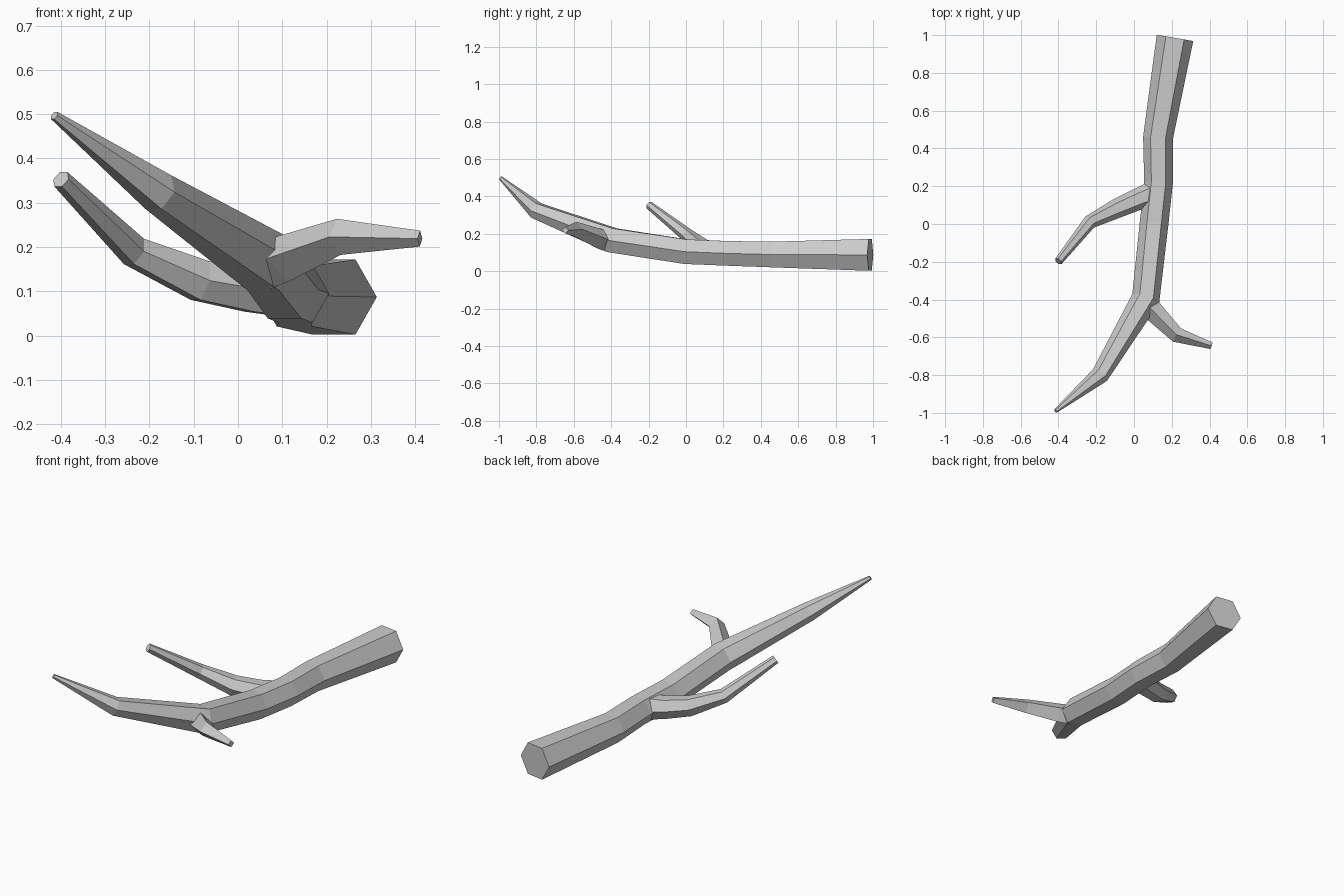
import bpy, bmesh, math
from mathutils import Vector

if "Cube" in bpy.data.objects:
    bpy.data.objects.remove(bpy.data.objects["Cube"])


def limb(name, rings, sides):
    """Tapered faceted tube; each ring is (x, y, z, radius)."""
    pts = [Vector(r[:3]) for r in rings]
    bm = bmesh.new()
    loops = []
    for i, p in enumerate(pts):
        d_in = (p - pts[i - 1]).normalized() if i else Vector()
        d_out = (pts[i + 1] - p).normalized() if i < len(pts) - 1 else Vector()
        t = (d_in + d_out).normalized()
        side = t.cross(Vector((0, 0, 1))).normalized()
        up = side.cross(t)
        loop = []
        for k in range(sides):
            a = 2 * math.pi * k / sides
            loop.append(bm.verts.new(
                p + rings[i][3] * (math.cos(a) * side + math.sin(a) * up)))
        loops.append(loop)
    for a, b in zip(loops, loops[1:]):
        for k in range(sides):
            n = (k + 1) % sides
            bm.faces.new((a[k], a[n], b[n], b[k]))
    bm.faces.new(loops[0])
    bm.faces.new(loops[-1])
    bmesh.ops.recalc_face_normals(bm, faces=bm.faces)
    me = bpy.data.meshes.new(name)
    bm.to_mesh(me)
    bm.free()
    ob = bpy.data.objects.new(name, me)
    bpy.context.collection.objects.link(ob)
    return ob


# Main bough, thick sawn end at the back to the thin tip at the front
bough = limb("bough", [
    (0.217, 0.985, 0.087, 0.098),
    (0.127, 0.455, 0.089, 0.079),
    (0.130, 0.220, 0.095, 0.076),
    (0.106, 0.000, 0.104, 0.076),
    (0.062, -0.395, 0.165, 0.075),
    (-0.180, -0.800, 0.324, 0.048),
    (-0.415, -0.990, 0.497, 0.011)], 6)

# Long side branch on the left
left_branch = limb("left_branch", [
    (0.110, 0.165, 0.100, 0.066),
    (0.030, 0.135, 0.104, 0.058),
    (-0.085, 0.085, 0.124, 0.052),
    (-0.235, 0.010, 0.190, 0.037),
    (-0.400, -0.198, 0.353, 0.022)], 6)

# Short four-sided twig on the right
right_twig = limb("right_twig", [
    (0.065, -0.420, 0.160, 0.056),
    (0.105, -0.465, 0.174, 0.054),
    (0.228, -0.588, 0.223, 0.041),
    (0.411, -0.645, 0.219, 0.018)], 4)

# Merge the branches into the bough
bpy.context.view_layer.objects.active = bough
for part in (left_branch, right_twig):
    mod = bough.modifiers.new("union", 'BOOLEAN')
    mod.operation = 'UNION'
    mod.solver = 'EXACT'
    mod.object = part
    bpy.ops.object.modifier_apply(modifier=mod.name)
    bpy.data.objects.remove(part)
bough.name = "branch"
